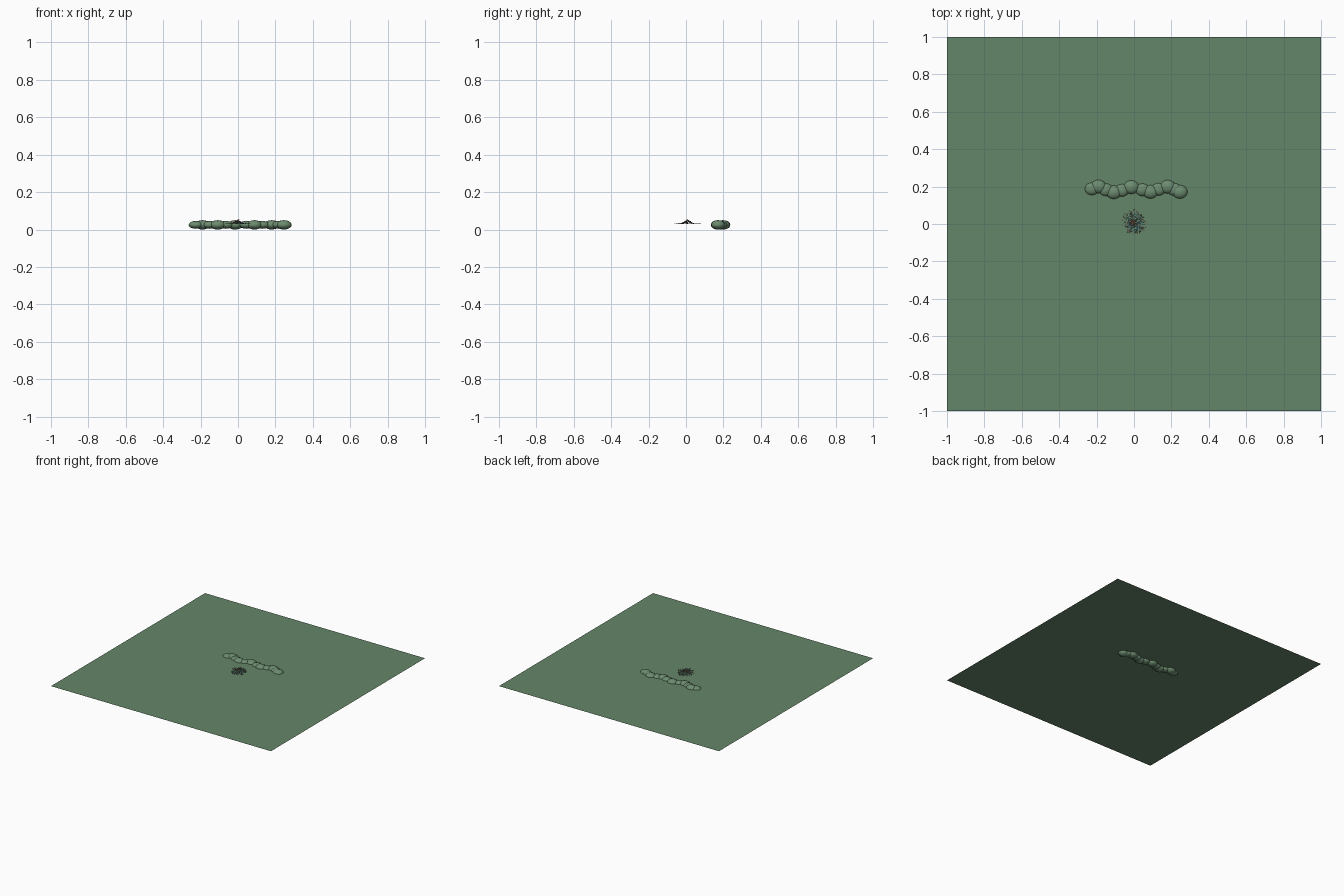
import bpy, bmesh, math, random
from mathutils import Matrix, Vector

if "Cube" in bpy.data.objects:
    bpy.data.objects.remove(bpy.data.objects["Cube"])

random.seed(4)
GROUND_Z = 0.028


def material(name, color):
    m = bpy.data.materials.new(name)
    m.diffuse_color = (*color, 1)
    m.use_nodes = True
    m.node_tree.nodes["Principled BSDF"].inputs["Base Color"].default_value = m.diffuse_color
    return m


def finish(name, bm, mat, smooth=False):
    me = bpy.data.meshes.new(name)
    bm.to_mesh(me)
    bm.free()
    ob = bpy.data.objects.new(name, me)
    bpy.context.collection.objects.link(ob)
    me.materials.append(mat)
    for p in me.polygons:
        p.use_smooth = smooth
    return ob


grass = material("grass", (0.13, 0.24, 0.14))
leaf = material("leaf", (0.15, 0.26, 0.16))
teal = material("teal", (0.10, 0.25, 0.27))
brown = material("brown", (0.20, 0.12, 0.08))
dark = material("dark", (0.10, 0.12, 0.10))

# lawn: one flat sheet
bm = bmesh.new()
bmesh.ops.create_grid(bm, x_segments=1, y_segments=1, size=1,
                      matrix=Matrix.Translation((0, 0, GROUND_Z)))
finish("lawn", bm, grass)

# winding row of flattened bushes, half sunk in the lawn
bm = bmesh.new()
bushes = [(-.225, .188), (-.190, .200), (-.150, .183), (-.108, .170),
          (-.065, .180), (-.015, .197), (.045, .183), (.088, .172),
          (.130, .185), (.180, .199), (.215, .185), (.245, .172)]
for i, (x, y) in enumerate(bushes):
    r = 0.039 + 0.003 * (i % 2)
    h = 0.021 + 0.004 * (i % 2)
    m = Matrix.Translation((x, y, 0.025)) @ Matrix.Diagonal((r, r * 0.88, h, 1))
    bmesh.ops.create_uvsphere(bm, u_segments=16, v_segments=10, radius=1, matrix=m)
finish("bush_row", bm, leaf, True)


# scattered flower bed: tiny pieces in rings, mounded in the middle
def pieces(name, count, r_min, r_max, size, mat):
    bm = bmesh.new()
    for i in range(count):
        a = random.uniform(0, math.tau)
        r = random.uniform(r_min, r_max)
        mound = max(0, 1 - r / 0.028) * 0.024
        z = GROUND_Z + 0.005 + mound * random.uniform(0.6, 1.0)
        s = size * random.uniform(0.7, 1.3)
        m = (Matrix.Translation((r * math.cos(a), 0.008 + r * math.sin(a), z))
             @ Matrix.Rotation(a, 4, 'Z') @ Matrix.Diagonal((s * 1.5, s, s * 0.6, 1)))
        bmesh.ops.create_icosphere(bm, subdivisions=1, radius=1, matrix=m)
    return finish(name, bm, mat)


pieces("outer_flowers", 90, 0.030, 0.068, 0.0025, brown)
pieces("outer_leaves", 90, 0.025, 0.062, 0.0025, dark)
pieces("teal_flowers", 90, 0.018, 0.050, 0.0035, teal)
pieces("centre_flowers", 45, 0.0, 0.022, 0.0035, brown)
